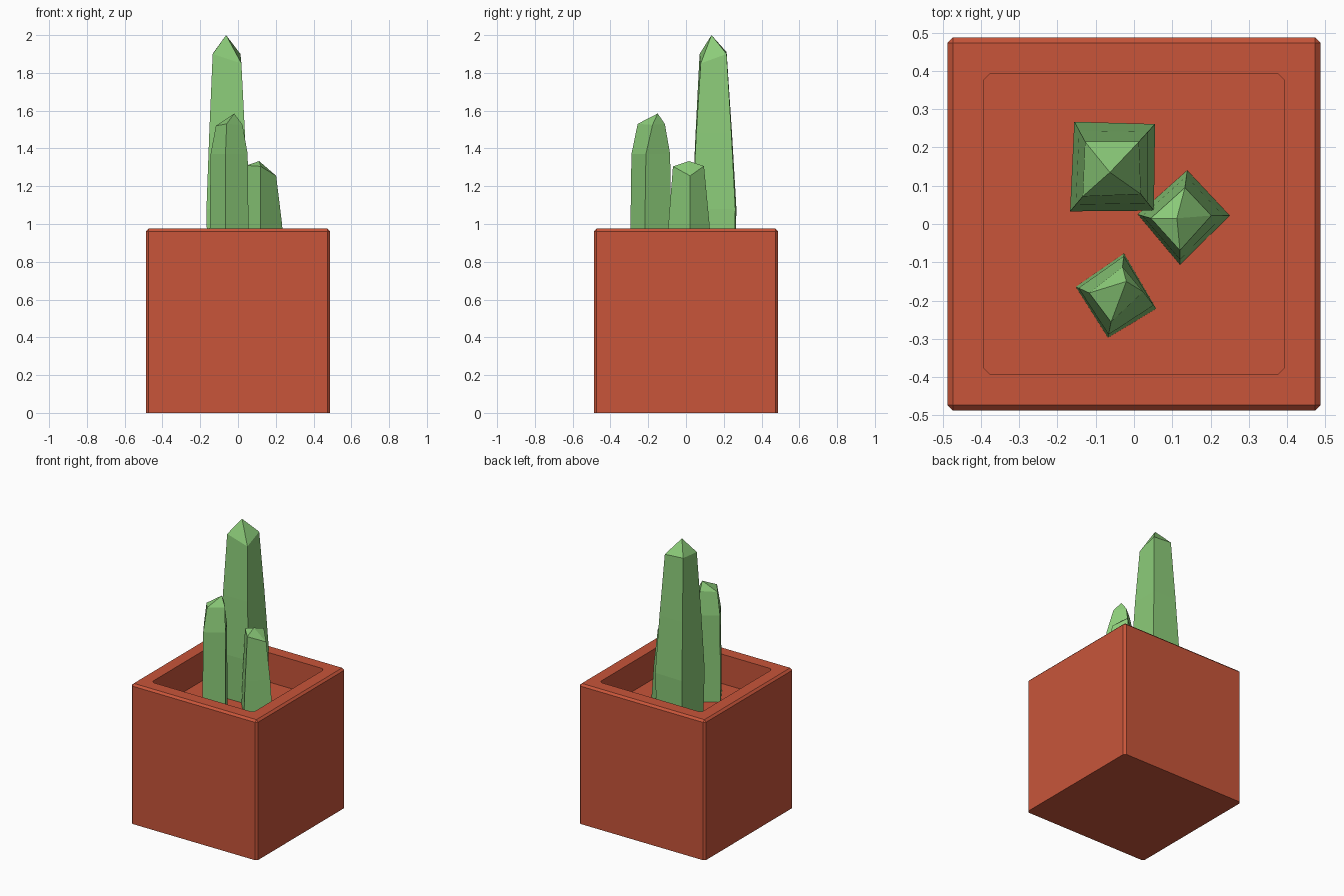
import bpy, bmesh

if "Cube" in bpy.data.objects:
    bpy.data.objects.remove(bpy.data.objects["Cube"])


def material(name, rgb):
    m = bpy.data.materials.new(name)
    m.diffuse_color = (*rgb, 1)
    m.use_nodes = True
    m.node_tree.nodes["Principled BSDF"].inputs["Base Color"].default_value = m.diffuse_color
    return m


def loft(name, rings, mat, apex=None):
    """Skin a stack of rings, closing the first with a cap and the last with a cap or a point."""
    bm = bmesh.new()
    loops = [[bm.verts.new(p) for p in ring] for ring in rings]
    n = len(loops[0])
    for a, b in zip(loops, loops[1:]):
        for i in range(n):
            j = (i + 1) % n
            bm.faces.new((a[i], a[j], b[j], b[i]))
    bm.faces.new(loops[0][::-1])
    if apex:
        tip = bm.verts.new(apex)
        for i in range(n):
            bm.faces.new((loops[-1][i], loops[-1][(i + 1) % n], tip))
    else:
        bm.faces.new(loops[-1])
    bmesh.ops.remove_doubles(bm, verts=bm.verts, dist=0.0005)
    bmesh.ops.recalc_face_normals(bm, faces=bm.faces)
    mesh = bpy.data.meshes.new(name)
    bm.to_mesh(mesh)
    bm.free()
    mesh.materials.append(mat)
    obj = bpy.data.objects.new(name, mesh)
    bpy.context.collection.objects.link(obj)
    return obj


def chamfered_square(h, c, z):
    k = h - c
    return [(x, y, z) for x, y in ((k, -h), (h, -k), (h, k), (k, h),
                                   (-k, h), (-h, k), (-h, -k), (-k, -h))]


def cactus(name, base, top, apex, levels, mat):
    """Four-sided column; levels give (height, blend from base outline to top outline)."""
    rings = [[(b[0] + (t[0] - b[0]) * f, b[1] + (t[1] - b[1]) * f, z)
              for b, t in zip(base, top)] for z, f in levels]
    loft(name, rings + [top], mat, apex)


terracotta = material("terracotta", (0.577, 0.091, 0.042))
green = material("cactus_green", (0.26, 0.60, 0.19))

# Pot: bevelled outer box, flat rim, sunken floor
FLOOR = 0.77
loft("pot", [chamfered_square(0.487, 0.014, 0),
             chamfered_square(0.487, 0.014, 0.961),
             chamfered_square(0.473, 0.0, 0.975),
             chamfered_square(0.393, 0.017, 0.975),
             chamfered_square(0.393, 0.017, FLOOR)], terracotta)

# Tall cactus at the back
cactus("tall_cactus",
       [(-0.167, 0.033), (0.052, 0.035), (0.055, 0.261), (-0.156, 0.267)],
       [(-0.134, 0.072, 1.90), (0.018, 0.078, 1.85),
        (0.013, 0.215, 1.90), (-0.128, 0.215, 1.91)],
       (-0.063, 0.135, 2.0), [(FLOOR, 0.15), (1.08, 0), (1.48, 0.45)], green)

# Medium cactus at the front
cactus("medium_cactus",
       [(-0.068, -0.297), (0.058, -0.221), (-0.026, -0.077), (-0.152, -0.164)],
       [(-0.060, -0.256, 1.53), (0.024, -0.177, 1.525),
        (-0.030, -0.112, 1.53), (-0.117, -0.180, 1.52)],
       (-0.020, -0.150, 1.585), [(FLOOR, 0), (1.37, 0.2)], green)

# Short cactus at the right
cactus("short_cactus",
       [(0.120, -0.106), (0.250, 0.022), (0.139, 0.140), (0.010, 0.025)],
       [(0.120, -0.069, 1.305), (0.202, 0.022, 1.255),
        (0.133, 0.095, 1.307), (0.044, 0.015, 1.31)],
       (0.112, 0.015, 1.333), [(FLOOR, 0), (1.0, 0.35)], green)
